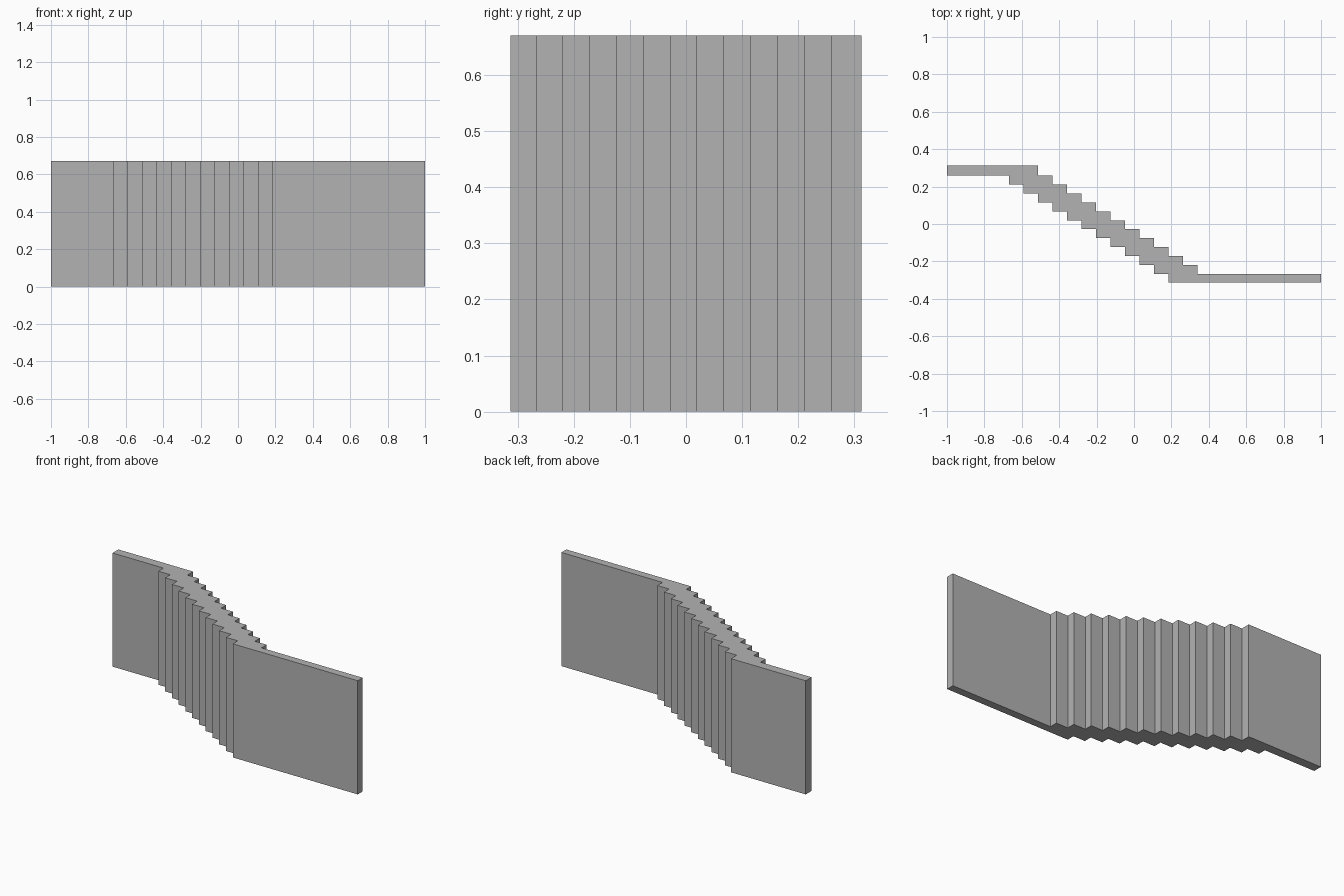
import bpy
import bmesh

cube = bpy.data.objects.get("Cube")
if cube:
    bpy.data.objects.remove(cube, do_unlink=True)

HEIGHT = 0.67
STEPS = 12
RUN = 0.0775          # step length along x
RISE = 0.0478         # step depth along y
BACK, FRONT = 0.313, -0.313

# One plain grey material
grey = bpy.data.materials.new("plain grey")
grey.use_nodes = True
colour = (0.45, 0.45, 0.45, 1)
grey.diffuse_color = colour
grey.node_tree.nodes["Principled BSDF"].inputs["Base Color"].default_value = colour

# Inner depth levels shared by both faces of the wall
levels = [0.259 - RISE * i for i in range(STEPS)]


def stair(start_x, depths):
    """Stepped edge between the two end panels, from left to right in x."""
    points = []
    for i in range(STEPS):
        x = start_x + RUN * i
        points += [(x, depths[i]), (x, depths[i + 1])]
    return points


front_edge = [(-1, levels[0])] + stair(-0.667, levels + [FRONT]) + [(1, FRONT)]
back_edge = [(-1, BACK)] + stair(-0.512, [BACK] + levels) + [(1, levels[-1])]
outline = front_edge + back_edge[::-1]

# Extrude the stepped outline upward
bm = bmesh.new()
base = bm.faces.new([bm.verts.new((x, y, 0)) for x, y in outline])
top = bmesh.ops.extrude_face_region(bm, geom=[base], use_keep_orig=True)
moved = [v for v in top["geom"] if isinstance(v, bmesh.types.BMVert)]
bmesh.ops.translate(bm, verts=moved, vec=(0, 0, HEIGHT))
bmesh.ops.recalc_face_normals(bm, faces=bm.faces)

mesh = bpy.data.meshes.new("stepped_wall")
bm.to_mesh(mesh)
bm.free()
mesh.materials.append(grey)
wall = bpy.data.objects.new("stepped_wall", mesh)
bpy.context.collection.objects.link(wall)
